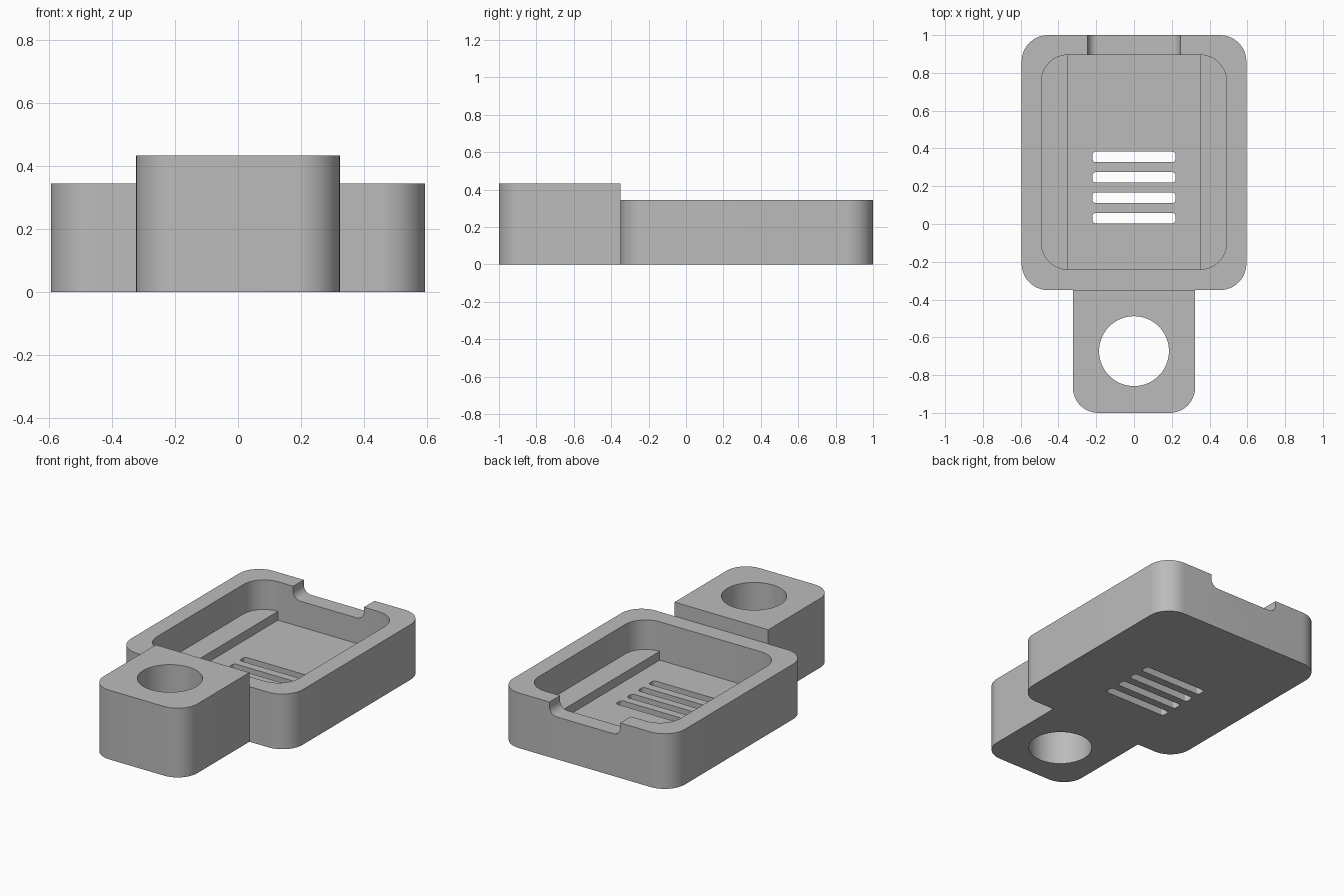
import bpy, bmesh
from math import sin, cos, pi
from mathutils import Vector

cube = bpy.data.objects.get("Cube")
if cube:
    bpy.data.objects.remove(cube, do_unlink=True)

grey = bpy.data.materials.new("plain_grey")
grey.use_nodes = True
COLOUR = (0.5, 0.5, 0.5, 1)
grey.diffuse_color = COLOUR
grey.node_tree.nodes["Principled BSDF"].inputs["Base Color"].default_value = COLOUR


def rounded_rect(x0, x1, y0, y1, radii, steps=12):
    """Counter-clockwise outline; radii start at the (x1, y1) corner."""
    corners = [(x1, y1, -1, -1), (x0, y1, 1, -1), (x0, y0, 1, 1), (x1, y0, -1, 1)]
    points = []
    for i, ((x, y, sx, sy), r) in enumerate(zip(corners, radii)):
        if r == 0:
            points.append((x, y))
            continue
        for k in range(steps + 1):
            a = (i + k / steps) * pi / 2
            points.append((x + sx * r + r * cos(a), y + sy * r + r * sin(a)))
    return points


def prism(name, outline, low, high, along_y=False):
    """Extrude an outline along z, or an x-z outline along y."""
    bm = bmesh.new()
    verts = [bm.verts.new((a, low, b) if along_y else (a, b, low)) for a, b in outline]
    face = bm.faces.new(verts)
    top = bmesh.ops.extrude_face_region(bm, geom=[face])["geom"]
    moved = [v for v in top if isinstance(v, bmesh.types.BMVert)]
    offset = Vector((0, high - low, 0)) if along_y else Vector((0, 0, high - low))
    bmesh.ops.translate(bm, verts=moved, vec=offset)
    bmesh.ops.recalc_face_normals(bm, faces=bm.faces[:])
    mesh = bpy.data.meshes.new(name)
    bm.to_mesh(mesh)
    bm.free()
    mesh.materials.append(grey)
    obj = bpy.data.objects.new(name, mesh)
    bpy.context.collection.objects.link(obj)
    return obj


def select_only(obj):
    bpy.ops.object.select_all(action="DESELECT")
    obj.select_set(True)
    bpy.context.view_layer.objects.active = obj


def cut(target, cutter):
    cutter.hide_render = True
    mod = target.modifiers.new("cut", "BOOLEAN")
    mod.operation = "DIFFERENCE"
    mod.solver = "EXACT"
    mod.object = cutter
    select_only(target)
    bpy.ops.object.modifier_apply(modifier=mod.name)
    bpy.data.objects.remove(cutter, do_unlink=True)


# Tray with its cavity
tray = prism("tray", rounded_rect(-0.595, 0.595, -0.35, 1.0, [0.14] * 4), 0, 0.345)
cut(tray, prism("cavity_cutter",
                rounded_rect(-0.49, 0.49, -0.24, 0.895, [0.14] * 4), 0.105, 0.5))

# Round-bottomed notch in the back wall
cut(tray, prism("notch_cutter",
                rounded_rect(-0.245, 0.245, 0.265, 0.5, [0, 0, 0.05, 0.05]),
                0.8, 1.1, along_y=True))

# Vent slots through the floor
for i in range(4):
    y = 0.031 + i * 0.108
    cut(tray, prism("slot_cutter",
                    rounded_rect(-0.22, 0.22, y - 0.028, y + 0.028, [0.018] * 4, 6),
                    -0.1, 0.2))

# Raised ledges along both sides of the cavity, set slightly into the walls
R = 0.145
left_ledge = prism("left_ledge",
                   rounded_rect(0.35, 0.495, -0.245, 0.9, [R, 0, 0, R]), 0.1, 0.16)
right_ledge = prism("right_ledge",
                    rounded_rect(-0.495, -0.35, -0.245, 0.9, [0, R, R, 0]), 0.1, 0.16)

# Front mounting block with a vertical bore
block = prism("mounting_block",
              rounded_rect(-0.324, 0.324, -1.0, -0.35, [0, 0, 0.135, 0.135]), 0, 0.433)
cx, cy, bore = 0, -0.673, 0.185
cut(block, prism("bore_cutter",
                 rounded_rect(cx - bore, cx + bore, cy - bore, cy + bore,
                              [bore * 0.9999] * 4, 16), -0.1, 0.6))

# Smooth the rounded walls and keep the edges sharp
for obj in (tray, left_ledge, right_ledge, block):
    select_only(obj)
    bpy.ops.object.shade_smooth_by_angle()
